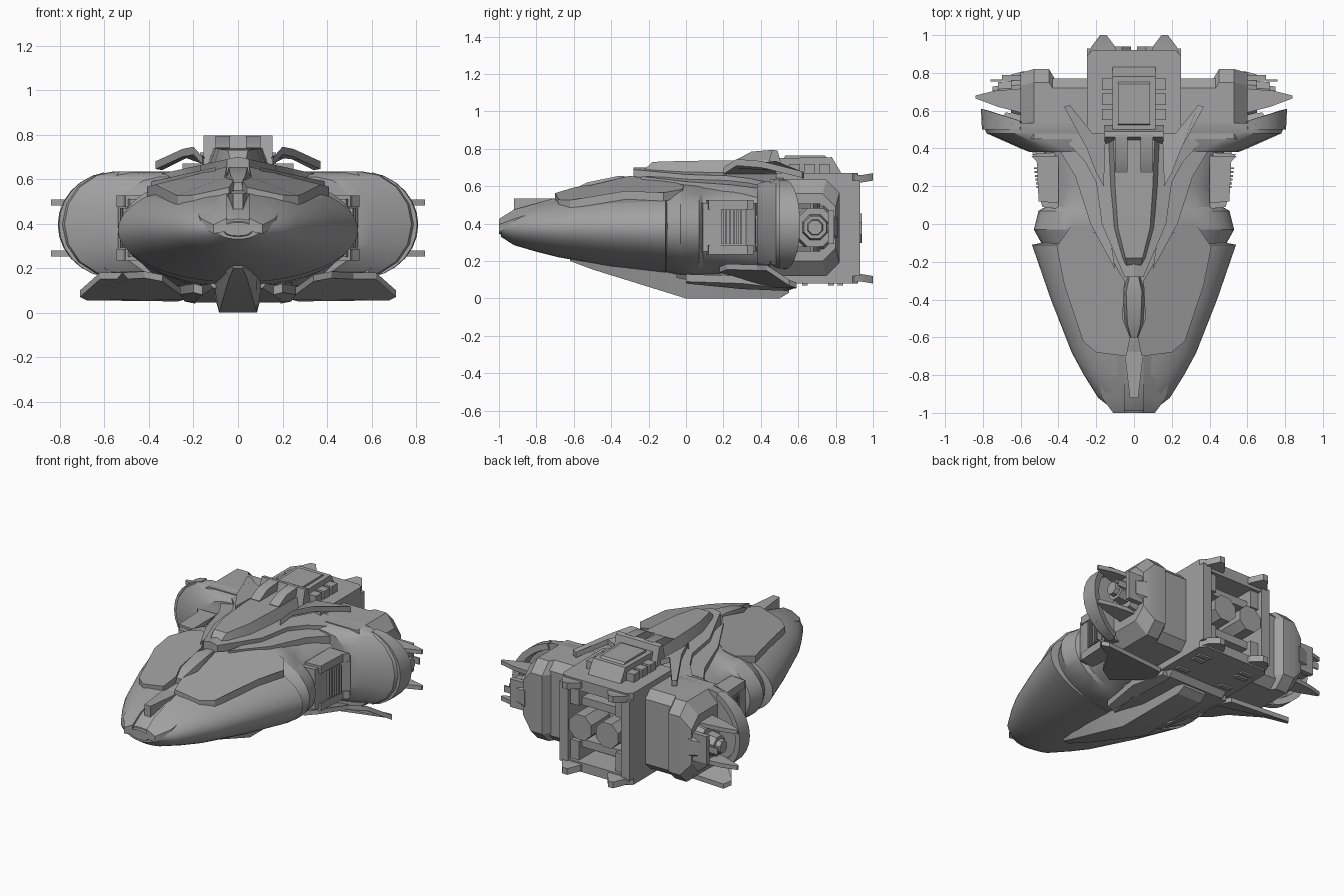
import bpy, bmesh, math

if "Cube" in bpy.data.objects:
    bpy.data.objects.remove(bpy.data.objects["Cube"])

grey = bpy.data.materials.new("hull grey")
grey.diffuse_color = (0.36, 0.36, 0.36, 1)
grey.use_nodes = True
grey.node_tree.nodes["Principled BSDF"].inputs["Base Color"].default_value = grey.diffuse_color


def finish(name, bm, mirror=False, smooth=25):
    bmesh.ops.recalc_face_normals(bm, faces=bm.faces)
    me = bpy.data.meshes.new(name)
    bm.to_mesh(me)
    bm.free()
    me.materials.append(grey)
    for p in me.polygons:
        p.use_smooth = True
    me.set_sharp_from_angle(angle=math.radians(smooth))
    ob = bpy.data.objects.new(name, me)
    bpy.context.collection.objects.link(ob)
    if mirror:
        ob.modifiers.new("mirror", 'MIRROR').use_mirror_merge = False
    return ob


def loft(name, rings, mirror=False, smooth=25):
    """Skin a list of equal-length point rings and cap both ends."""
    bm = bmesh.new()
    vs = [[bm.verts.new(p) for p in r] for r in rings]
    n = len(vs[0])
    for a, b in zip(vs, vs[1:]):
        for i in range(n):
            j = (i + 1) % n
            bm.faces.new((a[i], a[j], b[j], b[i]))
    bm.faces.new(vs[0])
    bm.faces.new(vs[-1][::-1])
    return finish(name, bm, mirror, smooth)


def prism(name, outline, axis, lo, hi, mirror=False):
    """Extrude a 2D outline along an axis."""
    def at(p, t):
        return {'x': (t, p[0], p[1]), 'y': (p[0], t, p[1]), 'z': (p[0], p[1], t)}[axis]
    return loft(name, [[at(p, lo) for p in outline], [at(p, hi) for p in outline]], mirror)


def box(name, x, y, z, mirror=False):
    return prism(name, [(x[0], y[0]), (x[1], y[0]), (x[1], y[1]), (x[0], y[1])], 'z', z[0], z[1], mirror)


def slab(name, pts, thick, mirror=True):
    return loft(name, [[(x, y, z - thick) for x, y, z in pts], pts], mirror)


def oval(y, w, lo, hi, e=2.0, n=40):
    """Rounded cross-section facing along y."""
    mid, h, ring = (lo + hi) / 2, (hi - lo) / 2, []
    for i in range(n):
        c, s = math.cos(2 * math.pi * i / n), math.sin(2 * math.pi * i / n)
        ring.append((math.copysign(abs(c) ** (2 / e), c) * w, y,
                     mid + math.copysign(abs(s) ** (2 / e), s) * h))
    return ring


# Main hull: nose shell, recessed collar, waist
loft("nose_shell", [oval(*s) for s in (
    (-0.99, .10, .33, .42), (-.92, .19, .285, .465), (-.80, .265, .25, .505), (-.68, .33, .22, .535),
    (-.40, .44, .17, .585), (-.11, .54, .135, .605), (-.10, .49, .15, .60))])
loft("hull_collar", [oval(*s) for s in (
    (-.12, .48, .14, .60, 2.1), (-.03, .53, .12, .63, 2.1), (.07, .505, .11, .63, 2.1),
    (.09, .47, .11, .63, 2.1), (.2, .44, .10, .63, 2.2), (.40, .48, .09, .63, 2.4), (.52, .50, .09, .62, 2.4))])

# Nose tip: lip, cheek prongs and centre ridge
loft("nose_lip", [oval(-1.0, .06, .345, .405, 2.5), oval(-.95, .09, .33, .43, 2.5)])
loft("nose_prong", [[(.05, y, z), (w, y, z - d), (w, y, z - d - .04), (.05, y, z - .06)]
                    for y, w, z, d in ((-1.0, .11, .425, .03), (-.92, .17, .475, .05), (-.70, .20, .535, .04))], True)
prism("nose_ridge", [(-.022, -.92), (.022, -.92), (.05, -.68), (.02, -.55), (-.02, -.55), (-.05, -.68)], 'z', .40, .535)


# Armour plates over the nose
def plate_z(x, y):
    return .668 - .25 * x + .25 * min(0, y + .32)


slab("nose_armour", [(x, y, plate_z(x, y)) for x, y in (
    (.05, -.30), (.12, -.18), (.2, -.05), (.26, -.01), (.34, -.02), (.41, -.12), (.37, -.32),
    (.27, -.62), (.2, -.68), (.04, -.70), (.02, -.60), (.06, -.50))], .045)

# Dorsal sensor pod in the slot between the plates
loft("sensor_pod", [[(-w, y, z - .07), (-w * .7, y, z), (w * .7, y, z), (w, y, z - .07)]
                    for y, w, z in ((-.60, .025, .585), (-.53, .05, .62), (-.36, .06, .655), (-.28, .035, .65))])

# Shoulder deck beside the spine
slab("shoulder_deck", [(x, y, .70 - .22 * x) for x, y in (
    (0, -.28), (.05, -.28), (.17, 0), (.2, .22), (.26, .33), (.35, .43), (.33, .52), (0, .52))], .10)
slab("shoulder_strip", [(x, y, .675 - .22 * x) for x, y in (
    (.10, -.24), (.23, .0), (.31, .25), (.40, .40), (.40, .5), (.2, .5), (.15, .1))], .08)

# Dorsal spine
loft("spine", [[(-b, y, .60), (-t, y, z), (t, y, z), (b, y, .60)] for y, b, t, z in (
    (-.28, .05, .025, .635), (-.18, .09, .045, .73), (-.02, .13, .085, .735), (.2, .15, .10, .738), (.48, .16, .11, .74))])
prism("spine_tab", [(.27, .72), (.27, .742), (.35, .785), (.47, .795), (.47, .70)], 'x', .035, .10, True)
prism("spine_arch", [(.42, .64), (.46, .795), (.49, .79), (.53, .64)], 'x', -.155, .155)
prism("rear_cabin", [(.45, .62), (.47, .75), (.78, .755), (.83, .67), (.83, .62)], 'x', -.115, .115)
prism("rear_cabin_cap", [(.52, .74), (.53, .765), (.74, .765), (.77, .74)], 'x', -.085, .085)
for i in range(3):
    y = .55 + .08 * i
    box(f"cabin_vent_{i}", (.10, .17), (y, y + .06), (.64, .72), True)

# Swept dorsal fins
slab("dorsal_fin", [(.16, .20, .70), (.2, .27, .745), (.25, .40, .735), (.37, .62, .68), (.34, .63, .675),
                    (.22, .48, .735), (.15, .48, .70)], .035)

# Keel and belly
loft("keel", [[(-b, y, lo), (-t, y, hi), (t, y, hi), (b, y, lo)] for y, b, t, lo, hi in (
    (-.62, .02, .04, .20, .26), (-.5, .04, .08, .155, .25), (0, .085, .13, 0, .25), (.50, .085, .14, 0, .2), (.55, .08, .14, .03, .2))])
loft("belly", [[(-b, y, lo), (-t, y, .22), (t, y, .22), (b, y, lo)] for y, b, t, lo in (
    (-.05, .11, .2, .11), (.2, .19, .3, .06), (.56, .20, .3, .045), (.6, .2, .3, .09))])
slab("belly_rail", [(.16, .0, .12), (.20, .0, .13), (.26, .3, .12), (.24, .55, .09), (.19, .55, .08), (.19, .3, .09)], .04)

# Ventral fins under the wings
slab("ventral_fin", [(.34, .18, .17), (.42, .22, .185), (.52, .38, .18), (.62, .43, .18), (.71, .55, .10),
                     (.68, .59, .085), (.27, .56, .08), (.23, .45, .09)], .03)

# Side vents with louvres
prism("side_vent", [(.40, .08), (.485, .09), (.50, .14), (.50, .32), (.54, .37), (.40, .38)], 'z', .25, .51, True)
prism("vent_lid", [(.40, .11), (.505, .12), (.515, .33), (.545, .36), (.40, .36)], 'z', .475, .525, True)
prism("vent_sill", [(.40, .11), (.505, .12), (.515, .33), (.545, .36), (.40, .36)], 'z', .235, .285, True)
for i in range(6):
    y = .19 + .02 * i
    box(f"vent_louvre_{i}", (.47, .515 + .003 * i), (y, y + .01), (.29, .47), True)


# Flared wing cowl: stadium sections with faceted round ends
def stadium(y, w, rx, lo, hi):
    mid, h = (lo + hi) / 2, (hi - lo) / 2
    right = [(w - rx + rx * math.cos(a), y, mid + h * math.sin(a))
             for a in (math.radians(-90 + 22.5 * k) for k in range(9))]
    return right + [(-x, yy, z) for x, yy, z in reversed(right)]


loft("wing_cowl", [stadium(*s) for s in (
    (.38, .55, .2, .17, .61), (.40, .60, .22, .17, .62), (.48, .78, .24, .16, .635), (.535, .805, .25, .155, .635))])
# Rear lip of the cowl wraps the outer thruster
lip = []
for k in range(13):
    a = math.radians(-78 + 13 * k)
    c, s = math.cos(a), math.sin(a)
    lip.append([(.55 + r * c, y, .395 + q * s) for r, q, y in (
        (.255, .24, .50), (.26, .24, .53 + .08 * c), (.22, .20, .53 + .07 * c), (.20, .19, .50))])
loft("cowl_lip", lip, True, 30)


# Wing nacelle bodies: chamfered box sections along x
def chamfer_section(x, y0, y1, lo, hi, c):
    return [(x, y0, lo), (x, y1 - c, lo), (x, y1, lo + c), (x, y1, hi - c), (x, y1 - c, hi), (x, y0, hi)]


loft("wing_inner", [chamfer_section(x, .45, .77, .12, .635, .05) for x in (.24, .45)], True)
loft("wing_outer", [chamfer_section(x, .45, y, lo, hi, .07) for x, y, lo, hi in (
    (.42, .77, .12, .635), (.45, .82, .12, .635), (.53, .82, .12, .635), (.60, .80, .20, .56))], True)

# Outward thruster: octagonal stages, frame bars and spikes
def octagon(x, r, y=.69, z=.38):
    return [(x, y + r * math.cos(math.pi * (k + .5) / 4), z + r * math.sin(math.pi * (k + .5) / 4)) for k in range(8)]


loft("thruster_base", [octagon(.58, .13), octagon(.65, .11)], True)
loft("thruster_nozzle", [octagon(.64, .075), octagon(.72, .065), octagon(.72, .045), octagon(.75, .04)], True)
box("thruster_pin", (.70, .76), (.755, .765), (.36, .40), True)
box("thruster_bracket", (.58, .70), (.76, .79), (.29, .47), True)
for tag, z in (("upper", .495), ("lower", .265)):
    prism("spike_" + tag, [(.56, .58), (.72, .62), (.84, .665), (.84, .68), (.74, .705), (.56, .72)],
          'z', z - .013, z + .013, True)

# Rear engine block: front bulk, walls, roof and floor around an open bay
box("engine_bulk", (-.25, .25), (.48, .74), (.085, .66))
box("engine_wall", (.19, .25), (.70, .93), (.12, .63), True)
prism("engine_roof", [(-.25, .48), (.25, .48), (.25, .89), (.22, .92), (-.22, .92), (-.25, .89)], 'z', .60, .67)
prism("engine_floor", [(-.25, .48), (.25, .48), (.25, .89), (.22, .92), (-.22, .92), (-.25, .89)], 'z', .08, .14)
for tag, z in (("upper", .64), ("lower", .11)):
    sgn = 1 if z > .3 else -1
    loft("tail_tip_" + tag, [[(a, y, z + sgn * d - .02), (b, y, z + sgn * d - .02), (b, y, z + sgn * d + .02), (a, y, z + sgn * d + .02)]
                             for y, a, b, d in ((.88, .09, .245, 0), (.94, .10, .225, 0), (1.0, .145, .18, .01))], True)
    box("bay_bar_" + tag, (-.19, .19), (.72, .87), (z - sgn * .13 - .025, z - sgn * .13 + .025))
    box("bay_strut_" + tag, (.13, .19), (.72, .90), (z - sgn * .09 - .06, z - sgn * .09 + .06), True)
loft("main_nozzle", [[(.095 + r * math.cos(math.pi * k / 4 + .39), y, .375 + r * math.sin(math.pi * k / 4 + .39))
                      for k in range(8)] for y, r in ((.72, .07), (.80, .085), (.94, .085))], True)

# Small belly clamps under the engine block
for i, y in enumerate((.62, .76, .81)):
    box(f"belly_clamp_{i}", (.12, .2), (y, y + .03), (.07, .10), True)
